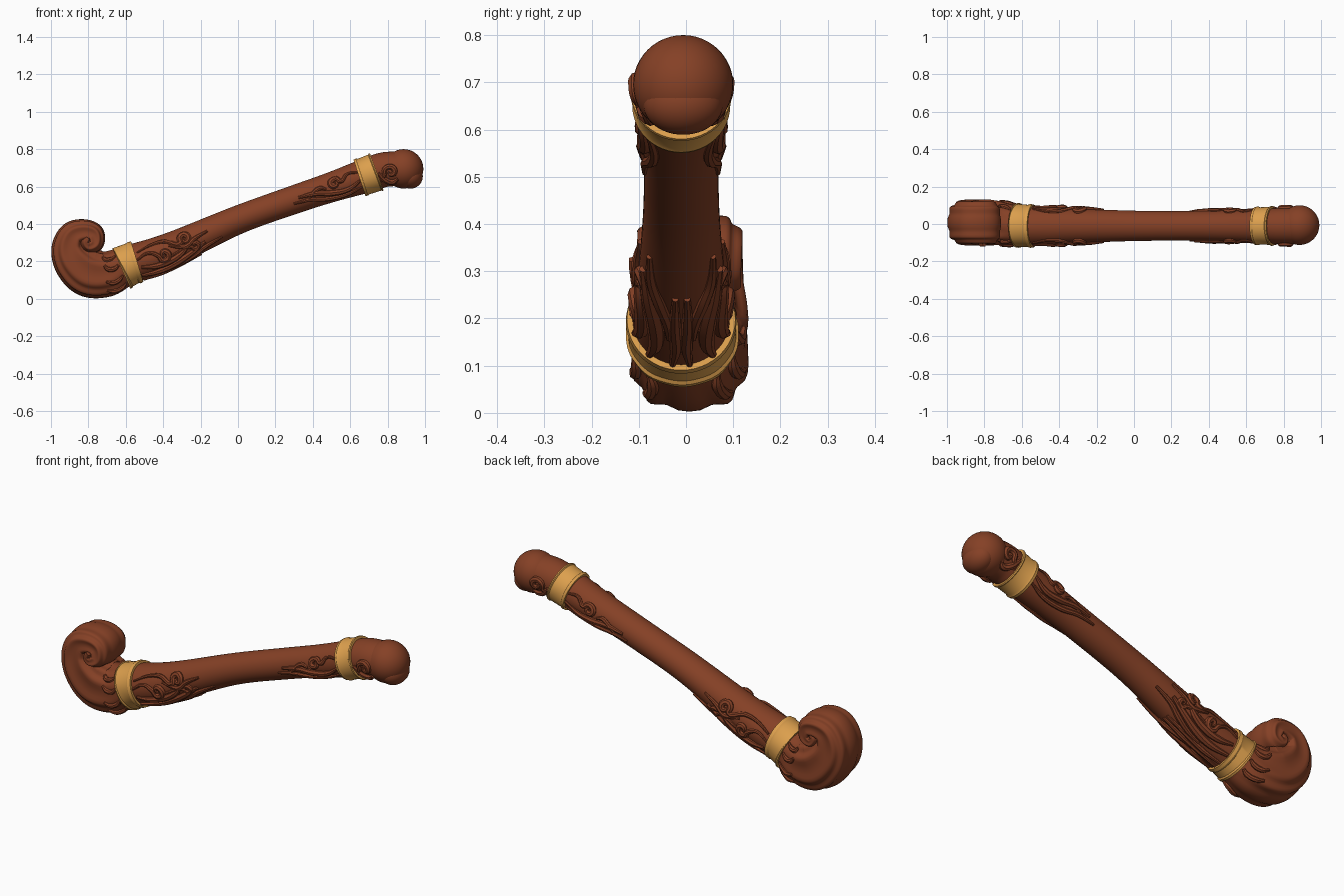
import bpy, bmesh, math
from mathutils import Vector

if "Cube" in bpy.data.objects:
    bpy.data.objects.remove(bpy.data.objects["Cube"])


def material(name, col):
    m = bpy.data.materials.new(name)
    m.diffuse_color = (*col, 1)
    m.use_nodes = True
    m.node_tree.nodes["Principled BSDF"].inputs["Base Color"].default_value = m.diffuse_color
    return m


WOOD = material("carved wood", (0.235, 0.052, 0.019))
GOLD = material("gold band", (0.72, 0.35, 0.075))

# Spine stations from scroll eye to knob: x, z, half height, half width, fluting
S = [(-.800, .325, .020, .118, .3), (-.815, .300, .030, .118, .4),
     (-.795, .280, .040, .116, .6), (-.765, .300, .048, .112, .8),
     (-.775, .345, .058, .110, 1), (-.825, .357, .066, .110, 1),
     (-.880, .335, .078, .110, 1), (-.900, .270, .094, .113, 1),
     (-.870, .200, .113, .120, 1), (-.800, .142, .126, .122, 1),
     (-.710, .133, .120, .116, .8), (-.630, .162, .108, .107, .2),
     (-.580, .185, .103, .104, 0), (-.450, .227, .097, .100, 0),
     (-.300, .288, .089, .092, 0), (0, .422, .076, .081, 0),
     (.300, .530, .076, .079, 0), (.500, .597, .080, .083, 0),
     (.690, .660, .092, .091, 0), (.780, .690, .093, .095, 0),
     (.860, .695, .092, .096, 0)]
LAST = len(S) - 1


def station(u):
    """Smoothly interpolated spine values."""
    i = max(0, min(int(u), LAST - 1))
    t = u - i
    a, b, c, d = (S[max(0, min(k, LAST))] for k in range(i - 1, i + 3))
    return [.5 * (2 * q + (r - p) * t + (2 * p - 5 * q + 4 * r - s) * t * t
                  + (3 * q - p - 3 * r + s) * t ** 3)
            for p, q, r, s in zip(a, b, c, d)]


def surf(u, deg, lift=0):
    """Point on the body: 0 degrees is up or inward, 90 is the front."""
    x, z, h, w, f = station(u)
    p, q = station(max(u - .05, 0)), station(min(u + .05, LAST))
    t = Vector((q[0] - p[0], 0, q[1] - p[1])).normalized()
    n = Vector((-t.z, 0, t.x))
    a = math.radians(deg)
    c, s = math.cos(a), math.sin(a)
    e = 1 - .3 * f                                   # boxier around the scroll
    groove = 1 + .045 * f * math.cos(10 * a)
    c = math.copysign(abs(c) ** e, c) * groove
    s = math.copysign(abs(s) ** e, s) * groove
    mid = Vector((x, -.01 + .018 * f, z))
    return mid + n * c * (h + lift) + Vector((0, -s * (w + lift), 0))


def at(x):
    """Spine parameter for an x position on the shaft."""
    for i in range(10, LAST):
        if x <= S[i + 1][0]:
            return i + (x - S[i][0]) / (S[i + 1][0] - S[i][0])
    return LAST


def finish(o, name, mat, angle=40):
    o.name = name
    o.data.materials.clear()
    o.data.materials.append(mat)
    bpy.ops.object.select_all(action='DESELECT')
    o.select_set(True)
    bpy.context.view_layer.objects.active = o
    bpy.ops.object.shade_smooth_by_angle(angle=math.radians(angle))
    return o


def sweep(name, rings, mat, sides=64, angle=50):
    """Skin rings given as (spine parameter, lift)."""
    bm = bmesh.new()
    loops = [[bm.verts.new(surf(u, 360 * k / sides, l)) for k in range(sides)]
             for u, l in rings]
    for a, b in zip(loops, loops[1:]):
        for k in range(sides):
            j = (k + 1) % sides
            bm.faces.new((a[k], a[j], b[j], b[k]))
    bm.faces.new(loops[0])
    bm.faces.new(loops[-1])
    bmesh.ops.recalc_face_normals(bm, faces=bm.faces)
    me = bpy.data.meshes.new(name)
    bm.to_mesh(me)
    bm.free()
    o = bpy.data.objects.new(name, me)
    bpy.context.collection.objects.link(o)
    return finish(o, name, mat, angle)


def carving(name, paths):
    """Raised strands hugging the body, as (points, thickness), on both sides."""
    cu = bpy.data.curves.new(name, 'CURVE')
    cu.dimensions = '3D'
    cu.bevel_depth = 1
    cu.bevel_resolution = 2
    cu.resolution_u = 5
    cu.use_fill_caps = True
    for pts, r in paths:
        for side in (1, -1):
            sp = cu.splines.new('BEZIER')
            sp.bezier_points.add(len(pts) - 1)
            for i, (b, (x, deg)) in enumerate(zip(sp.bezier_points, pts)):
                b.co = surf(at(x), deg * side, .001)
                b.radius = r * (.25 + .75 * math.sin(math.pi * (i + .4) / (len(pts) - .2)))
                b.handle_left_type = b.handle_right_type = 'AUTO'
    o = bpy.data.objects.new(name, cu)
    bpy.context.collection.objects.link(o)
    bpy.ops.object.select_all(action='DESELECT')
    o.select_set(True)
    bpy.context.view_layer.objects.active = o
    bpy.ops.object.convert(target='MESH')
    finish(bpy.context.object, name, WOOD)


def curl(x, deg, r, start, turns, lead=()):
    """Spiral leaf tip around a spot on the shaft, after optional lead points."""
    n = 9
    out = list(lead)
    for i in range(n):
        k = 1 - .8 * i / (n - 1)
        a = math.radians(start + 360 * turns * i / (n - 1))
        out.append((x + r * k * math.cos(a), deg - r * k * math.sin(a) / .09 * 57))
    return out


def ball(name, loc, scale):
    bpy.ops.mesh.primitive_uv_sphere_add(segments=40, ring_count=24, radius=1, location=loc)
    o = bpy.context.object
    o.scale = scale
    finish(o, name, WOOD)


# Arm body with rolled scroll
sweep("arm_and_scroll", [(i * LAST / 200, 0) for i in range(201)], WOOD)

# Rounded handle end with its drooping lip
ball("handle_knob", (.885, -.006, .695), (.106, .106, .105))
ball("handle_lip", (.922, -.006, .655), (.066, .085, .066))

# Gold bands with raised rims
for name, x0, x1 in (("scroll_band", -.625, -.532), ("handle_band", .642, .735)):
    u0, u1 = at(x0), at(x1)
    prof = [(0, -.01), (0, .012), (.1, .014), (.17, .009), (.83, .009),
            (.9, .014), (1, .012), (1, -.01)]
    sweep(name, [(u0 + (u1 - u0) * t, l) for t, l in prof], GOLD, 48, 30)

# Leaf scrolls beside the scroll band
carving("lower_leaf_carving", [
    (curl(-.27, 75, .035, 200, -1.2, [(-.52, 62), (-.44, 50), (-.36, 55)]), .017),
    (curl(-.39, 98, .035, 170, 1.2, [(-.53, 85), (-.47, 75)]), .017),
    (curl(-.23, 110, .024, 180, 1.1, [(-.42, 120), (-.33, 108)]), .014),
    ([(-.52, 110), (-.46, 122), (-.38, 125), (-.31, 115), (-.26, 95)], .019),
    ([(-.53, 140), (-.45, 148), (-.36, 146), (-.27, 132), (-.18, 115)], .020),
    ([(-.40, 165), (-.33, 162), (-.26, 150), (-.19, 135), (-.10, 128)], .015),
    ([(-.53, 170), (-.44, 174), (-.34, 172), (-.22, 172)], .014),
    ([(-.35, 75), (-.31, 92), (-.28, 100), (-.22, 88), (-.15, 82)], .014),
])

# Leaf scrolls beside the handle band
carving("upper_leaf_carving", [
    (curl(.52, 80, .030, 0, 1.2, [(.64, 70), (.59, 62)]), .016),
    ([(.64, 100), (.57, 118), (.49, 112), (.41, 95), (.32, 88)], .017),
    ([(.64, 125), (.56, 138), (.46, 132), (.37, 112), (.29, 105)], .013),
    ([(.47, 92), (.44, 80), (.40, 88), (.35, 112)], .013),
])

# Curls on the handle flanks
carving("handle_carving", [
    (curl(.81, 100, .035, 200, -1.1, [(.74, 130), (.76, 115)]), .016),
    ([(.74, 95), (.78, 128), (.82, 138), (.85, 125)], .018),
])

# Leaf ribs sweeping out of the band around the scroll
carving("scroll_leaf_carving", [
    ([(-.63, d), (-.66, d + 6), (-.69, d + 3), (-.71, d - 6)], .014)
    for d in (50, 80, 110, 140)])
